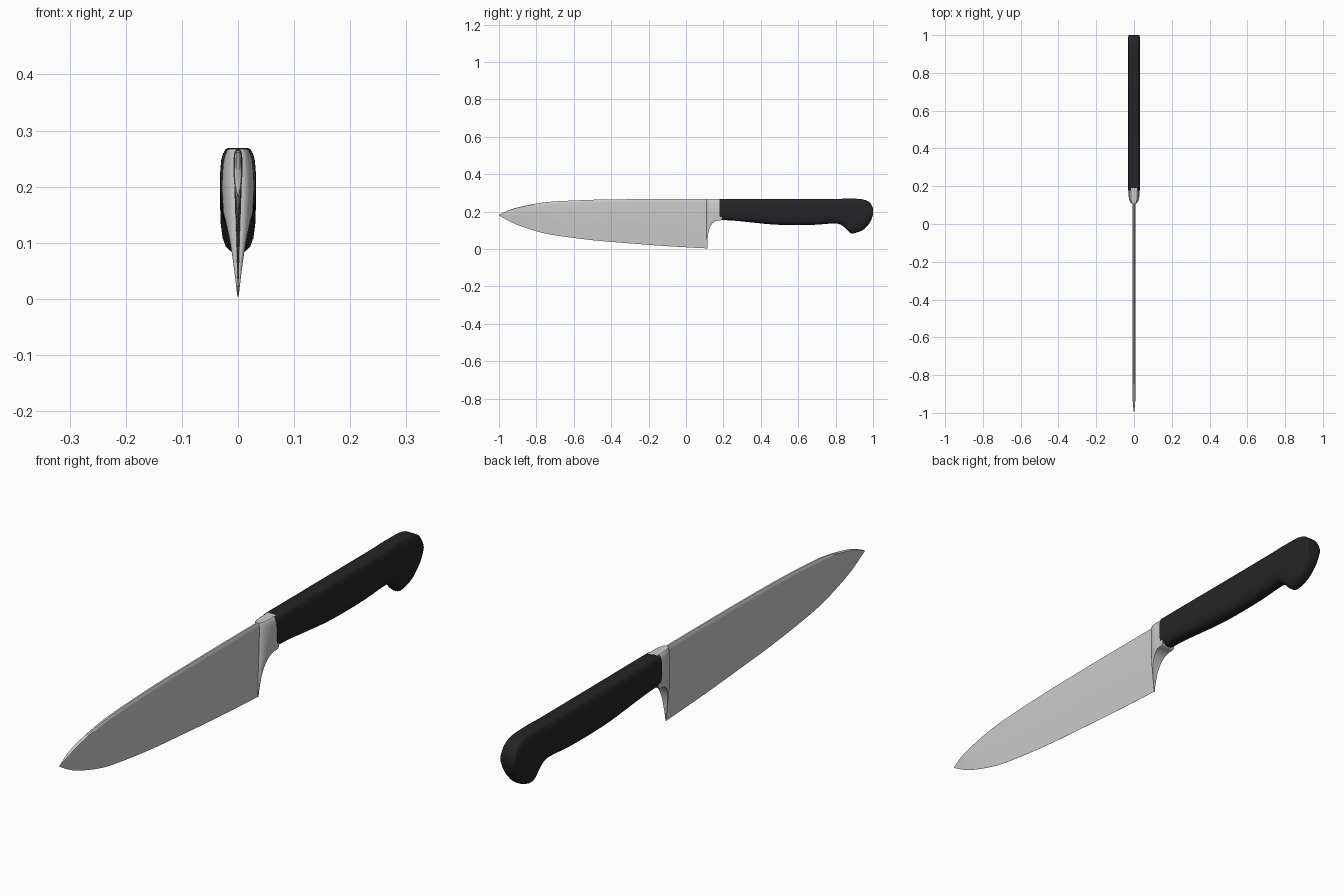
import bpy, bmesh, math

if "Cube" in bpy.data.objects:
    bpy.data.objects.remove(bpy.data.objects["Cube"])


def spline(rows, steps):
    """Catmull-Rom smoothing through rows of equal length."""
    out = []
    for i in range(len(rows) - 1):
        a, b = rows[max(i - 1, 0)], rows[i]
        c, d = rows[i + 1], rows[min(i + 2, len(rows) - 1)]
        for s in range(steps):
            t = s / steps
            out.append([0.5 * (2 * q + (r - p) * t + (2 * p - 5 * q + 4 * r - u) * t * t
                               + (3 * q - p - 3 * r + u) * t ** 3)
                        for p, q, r, u in zip(a, b, c, d)])
    return out + [list(rows[-1])]


def mirrored(half):
    """Close a right-hand half section by mirroring it across x = 0."""
    return half + [(-x, y, z) for x, y, z in reversed(half) if x > 1e-6]


def loft(name, rings, angle):
    bm = bmesh.new()
    loops = [[bm.verts.new(p) for p in ring] for ring in rings]
    n = len(loops[0])
    for a, b in zip(loops, loops[1:]):
        for i in range(n):
            j = (i + 1) % n
            bm.faces.new((a[i], a[j], b[j], b[i]))
    bm.faces.new(loops[0])
    bm.faces.new(loops[-1])
    bmesh.ops.remove_doubles(bm, verts=bm.verts, dist=0.00005)
    bmesh.ops.recalc_face_normals(bm, faces=bm.faces)
    mesh = bpy.data.meshes.new(name)
    bm.to_mesh(mesh)
    bm.free()
    obj = bpy.data.objects.new(name, mesh)
    bpy.context.collection.objects.link(obj)
    bpy.ops.object.select_all(action='DESELECT')
    obj.select_set(True)
    bpy.context.view_layer.objects.active = obj
    bpy.ops.object.shade_smooth_by_angle(angle=math.radians(angle))
    return obj


# Blade: wedge section; rows are y, cutting edge z, spine z, half thickness
blade_rows = [(-1, .18, .183, .0005), (-.95, .151, .206, .006), (-.9, .128, .222, .0075),
              (-.8, .095, .243, .008), (-.7, .073, .254, .008), (-.5, .047, .263, .008),
              (-.3, .03, .266, .008), (-.1, .015, .267, .008), (.115, .003, .267, .008)]
rings = []
for y, lo, hi, w in spline(blade_rows, 5):
    h = hi - lo
    rings.append(mirrored([(.0003, y, lo), (w * .5, y, lo + h * .45), (w, y, hi - h * .07),
                           (w * .8, y, hi - h * .02), (w * .4, y, hi)]))
loft("blade", rings, 35)

# Bolster: stacked plan sections; rows are z, rear y, front half width, rear half width
bolster_rows = [(.003, .113, .0006, .001), (.045, .115, .002, .006), (.085, .119, .004, .0115),
                (.115, .128, .0055, .017), (.138, .143, .006, .022), (.15, .163, .007, .0255),
                (.156, .19, .007, .0265), (.2, .19, .008, .0285), (.24, .19, .008, .0265),
                (.26, .19, .007, .022), (.267, .19, .006, .017)]
rings = []
for z, rear, wf, wr in spline(bolster_rows, 4):
    front, half = .109, []
    reach = min(.045, (rear - front) * .8)
    for k in range(9):
        a = math.pi / 2 * k / 8
        half.append((wf + (wr - wf) * math.sin(a), front + reach * (1 - math.cos(a)), z))
    half.append((wr, rear, z))
    rings.append(mirrored(half))
loft("bolster", rings, 40)

# Handle: rounded slab section; rows are y, underside z, top z, half width
handle_rows = [(.178, .155, .267, .0315), (.25, .152, .267, .032), (.35, .142, .267, .032),
               (.45, .132, .267, .032), (.55, .128, .267, .032), (.68, .129, .267, .032),
               (.78, .136, .267, .032), (.82, .133, .268, .032), (.85, .114, .269, .032),
               (.87, .093, .269, .032), (.888, .083, .269, .032), (.92, .09, .268, .032),
               (.95, .105, .264, .032), (.975, .13, .254, .0315), (.99, .155, .239, .0305),
               (.998, .178, .222, .029), (1.0, .19, .212, .028)]
section = [(.2, 0), (.42, .012), (.68, .055), (.86, .14), (.96, .27), (1, .45), (.99, .65),
           (.94, .82), (.84, .93), (.7, .985), (.55, 1)]
rings = []
for y, lo, hi, w in spline(handle_rows, 4):
    rings.append(mirrored([(w * fx, y, lo + (hi - lo) * fz) for fx, fz in section]))
handle = loft("handle", rings, 45)
black = bpy.data.materials.new("black_plastic")
black.diffuse_color = (.018, .018, .02, 1)
black.use_nodes = True
black.node_tree.nodes["Principled BSDF"].inputs["Base Color"].default_value = black.diffuse_color
handle.data.materials.append(black)
